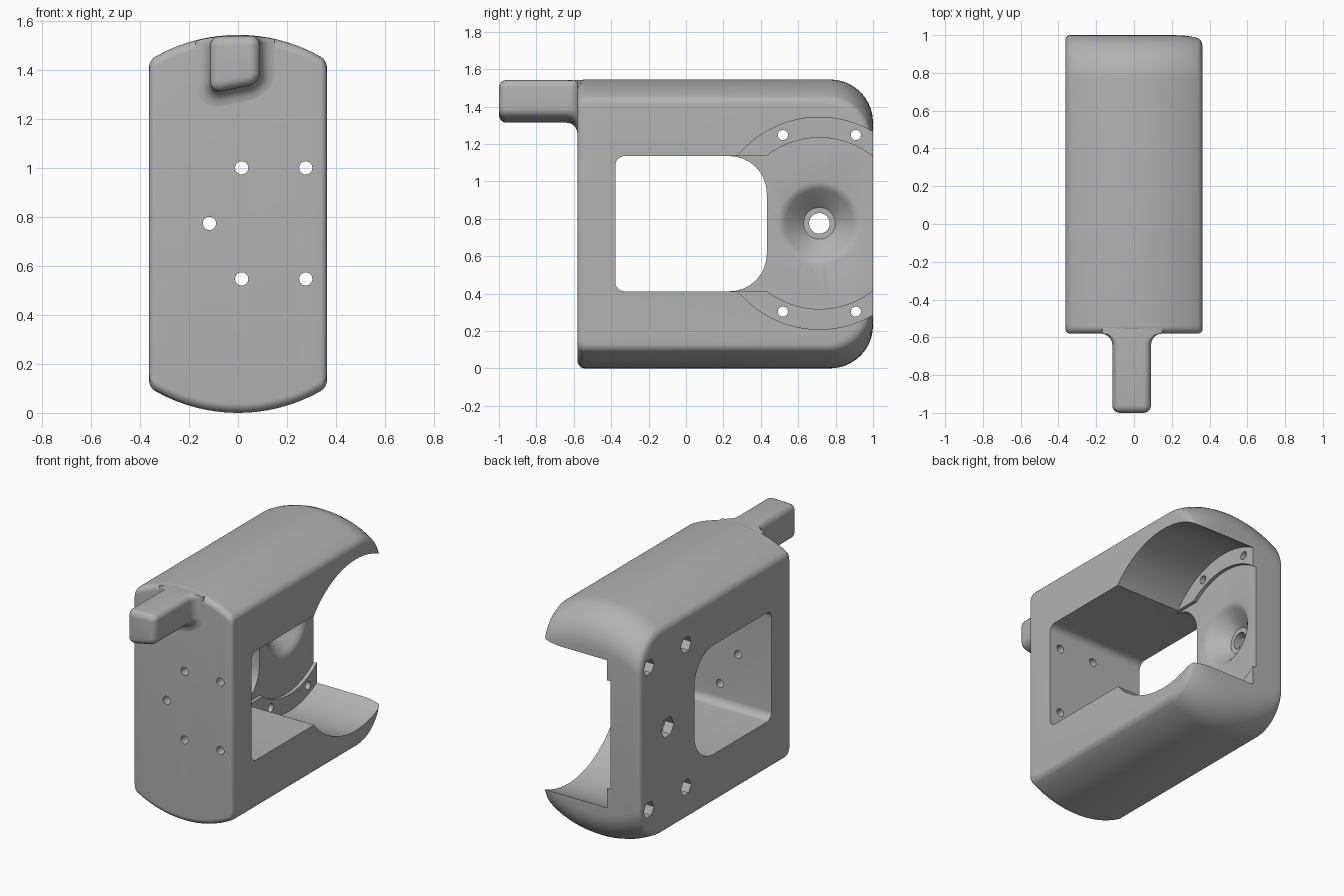
import bpy, bmesh
from math import sin, cos, pi, sqrt

cube = bpy.data.objects.get("Cube")
if cube:
    bpy.data.objects.remove(cube, do_unlink=True)

grey = bpy.data.materials.new("mid grey")
grey.use_nodes = True
grey.diffuse_color = (0.45, 0.45, 0.45, 1)
grey.node_tree.nodes["Principled BSDF"].inputs["Base Color"].default_value = (0.45, 0.45, 0.45, 1)

MID = 0.7725      # mid height
HALF = 0.363      # half width


def crown(x):
    """Half height of the arched body at x."""
    return MID - 0.687 + sqrt(0.687 ** 2 - x * x)


def loft(name, rings):
    """Skin a list of equal-length point rings and cap both ends."""
    bm = bmesh.new()
    rows = [[bm.verts.new(p) for p in ring] for ring in rings]
    n = len(rows[0])
    for a, b in zip(rows, rows[1:]):
        for i in range(n):
            j = (i + 1) % n
            bm.faces.new((a[i], a[j], b[j], b[i]))
    bm.faces.new(rows[0])
    bm.faces.new(rows[-1])
    bmesh.ops.recalc_face_normals(bm, faces=bm.faces)
    mesh = bpy.data.meshes.new(name)
    bm.to_mesh(mesh)
    bm.free()
    mesh.materials.append(grey)
    obj = bpy.data.objects.new(name, mesh)
    bpy.context.collection.objects.link(obj)
    return obj


def round_rect(u0, u1, v0, v1, r0, r1, n=8):
    """Rectangle with corner radius r0 on the u0 side and r1 on the u1 side."""
    pts = []
    for k, (u, v, r) in enumerate(((u1 - r1, v1 - r1, r1), (u0 + r0, v1 - r0, r0),
                                   (u0 + r0, v0 + r0, r0), (u1 - r1, v0 + r1, r1))):
        for i in range(n + 1):
            a = (k + i / n) * pi / 2
            pts.append((u + r * cos(a), v + r * sin(a)))
    return pts


def lathe(axis, u, v, stations, n=24):
    """Turned solid along x or y from (position, radius) stations."""
    rings = []
    for pos, r in stations:
        pts = [(u + r * cos(2 * pi * i / n), v + r * sin(2 * pi * i / n)) for i in range(n)]
        rings.append([(pos, a, b) if axis == "x" else (a, pos, b) for a, b in pts])
    return loft("cutter", rings)


def cut(target, cutter):
    cutter.hide_render = True
    mod = target.modifiers.new("cut", "BOOLEAN")
    mod.operation = "DIFFERENCE"
    mod.solver = "EXACT"
    mod.object = cutter
    bpy.context.view_layer.objects.active = target
    bpy.ops.object.modifier_apply(modifier=mod.name)
    bpy.data.objects.remove(cutter, do_unlink=True)


def smooth(obj):
    bpy.ops.object.select_all(action="DESELECT")
    obj.select_set(True)
    bpy.context.view_layer.objects.active = obj
    bpy.ops.object.shade_smooth_by_angle(angle=pi / 6)


# Body: arched block with rounded rims and large rear corners
EDGE = 0.025
steps = [(HALF - EDGE + EDGE * sin(a * pi / 10), EDGE * (1 - cos(a * pi / 10))) for a in range(6)]
sections = [(-x, d) for x, d in reversed(steps)]
sections += [((HALF - EDGE) * (i / 8 - 1), 0) for i in range(1, 16)]
sections += steps
rings = []
for x, d in sections:
    back = 1 - d - max(0, x - 0.2) ** 2 * 0.6
    h = crown(x) - d
    rings.append([(x, y, z) for y, z in
                  round_rect(-0.58 + d, back, MID - h, MID + h, 0.04, 0.23, 10)])
body = loft("body", rings)

# Window through both sides, and its wider opening into the round bay
WIN_LOW, WIN_HIGH = 0.412, 1.135
window = round_rect(-0.378, 0.432, WIN_LOW, WIN_HIGH, 0.05, 0.2)
cut(body, loft("cutter", [[(x, y, z) for y, z in window] for x in (-0.6, 0.6)]))
opening = round_rect(-0.378, 0.75, WIN_LOW, WIN_HIGH, 0.05, 0.02)
cut(body, loft("cutter", [[(x, y, z) for y, z in opening] for x in (-0.145, 0.6)]))

# Round bay with stepped floor, conical dish and centre bore
BAY_Y = 0.713
cut(body, lathe("x", BAY_Y, MID + 0.003,
                [(-0.5, 0.055), (-0.255, 0.055), (-0.255, 0.085), (-0.165, 0.18),
                 (-0.15, 0.2), (-0.145, 0.22), (-0.145, 0.458), (-0.122, 0.458),
                 (-0.122, 0.567), (0.6, 0.567)], 96))
cut(body, lathe("x", BAY_Y, MID + 0.003, [(-0.5, 0.068), (-0.3, 0.068)], 6))

# Screw holes with hexagonal nut pockets on the outer wall
for dy in (-0.195, 0.195):
    for dz in (-0.472, 0.472):
        place = (BAY_Y + dy, MID + 0.003 + dz)
        cut(body, lathe("x", *place, [(-0.5, 0.027), (0, 0.027)]))
        cut(body, lathe("x", *place, [(-0.5, 0.055), (-0.24, 0.055)], 6))

# Screw holes through the front wall
for x, dz in ((0.015, 0.227), (0.277, 0.227), (-0.117, 0), (0.015, -0.227), (0.277, -0.227)):
    cut(body, lathe("y", x, MID + 0.002 + dz, [(-0.8, 0.027), (-0.2, 0.027)]))
smooth(body)

# Front tab: slanted underside, rounded tip, flared root
stations = [(-1 + 0.04 * (1 - cos(a * pi / 10)), -0.04 * (1 - sin(a * pi / 10))) for a in range(6)]
stations += [(-0.64 + 0.06 * sin(a * pi / 10), 0.06 * (1 - cos(a * pi / 10))) for a in range(6)]
stations.append((-0.5, 0.06))
rings = []
for y, d in stations:
    ring = []
    for x, z in round_rect(-0.115 - d, 0.09 + d, 1.305 - d, 1.545 + d, 0.05 + d, 0.05 + d):
        z += 0.2 * (x + 0.115) * (1.545 + d - z) / (0.24 + 2 * d)
        ring.append((x, y, min(z, MID + crown(x) - 0.002 + min(d, 0))))
    rings.append(ring)
smooth(loft("front_tab", rings))
